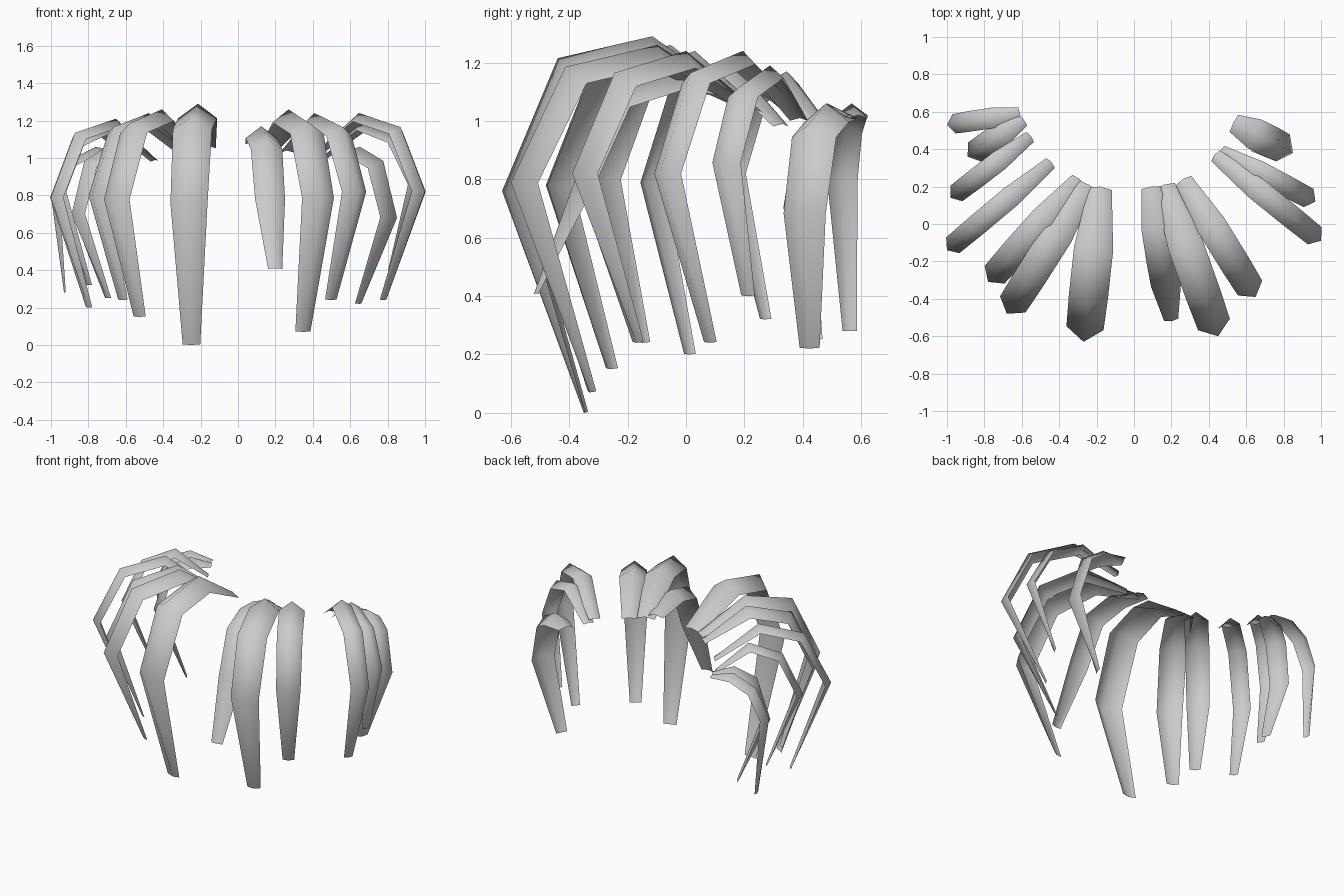
import bpy, bmesh
from mathutils import Vector

if "Cube" in bpy.data.objects:
    bpy.data.objects.remove(bpy.data.objects["Cube"])

# name: root x,y | root drop | peak z | elbow x,y,z | tip x,y,z | half width
FRONDS = {
    "front_left_frond":        (-.18, .20, .22, 1.29, -.27, -.63, .76, -.25, -.35, .00, .105),
    "front_left_mid_frond":    (-.24, .21, .20, 1.26, -.68, -.48, .78, -.53, -.26, .15, .085),
    "front_left_outer_frond":  (-.29, .24, .20, 1.24, -.78, -.31, .80, -.62, -.15, .24, .075),
    "left_frond":              (-.44, .33, .22, 1.21, -1.0, -.14, .79, -.80, .01, .20, .058),
    "left_rear_frond":         (-.55, .47, .18, 1.17, -.98, .14, .82, -.80, .27, .32, .055),
    "back_left_inner_frond":   (-.59, .56, .04, 1.06, -.89, .36, .70, -.70, .44, .25, .065),
    "back_left_outer_frond":   (-.61, .59, .04, 1.06, -1.0, .53, .80, -.93, .56, .28, .055),
    "front_right_inner_frond": (.09, .20, .08, 1.17, .18, -.38, .80, .20, -.52, .41, .085),
    "front_right_frond":       (.16, .21, .20, 1.26, .45, -.60, .79, .35, -.33, .07, .095),
    "front_right_outer_frond": (.26, .24, .20, 1.24, .65, -.39, .82, .50, -.17, .24, .080),
    "right_frond":             (.43, .37, .20, 1.24, 1.0, -.09, .82, .78, .08, .24, .062),
    "right_rear_frond":        (.46, .39, .18, 1.19, .97, .12, .86, .82, .21, .40, .058),
    "back_right_frond":        (.53, .54, .04, 1.06, .85, .38, .68, .65, .42, .22, .085),
}
WIDTH = (.6, 1.0, 1.0, .95, .45)     # root, peak, shoulder, elbow, tip
RIDGE = (.2, .75, .75, .7, .1)


def frond(name, rx, ry, drop, pz, ex, ey, ez, tx, ty, tz, hw):
    root, elbow = Vector((rx, ry, pz - drop)), Vector((ex, ey, ez))
    peak, shoulder = root.lerp(elbow, .38), root.lerp(elbow, .77)
    peak.z, shoulder.z = pz, pz - .075
    path = [root, peak, shoulder, elbow, Vector((tx, ty, tz))]
    heading = Vector((ex - rx, ey - ry, 0)).normalized()
    side = Vector((-heading.y, heading.x, 0))
    bm = bmesh.new()
    rows = []
    for i, p in enumerate(path):
        before = (p - path[max(i - 1, 0)]).normalized()
        after = (path[min(i + 1, 4)] - p).normalized()
        inward = (before + after).normalized().cross(side).normalized()
        if inward.dot(Vector((.6 * heading.x, .6 * heading.y, .8))) > 0:
            inward.negate()
        low = p + inward * hw * RIDGE[i]
        w = side * hw * WIDTH[i]
        rows.append([bm.verts.new(v) for v in (low - w, p, low + w)])
    for a, b in zip(rows, rows[1:]):
        for k in (0, 1):
            bm.faces.new((a[k], b[k], b[k + 1], a[k + 1])).smooth = True
    mesh = bpy.data.meshes.new(name)
    bm.to_mesh(mesh)
    bm.free()
    bpy.context.collection.objects.link(bpy.data.objects.new(name, mesh))


# Folded, drooping fronds around an open centre
for name, spec in FRONDS.items():
    frond(name, *spec)
